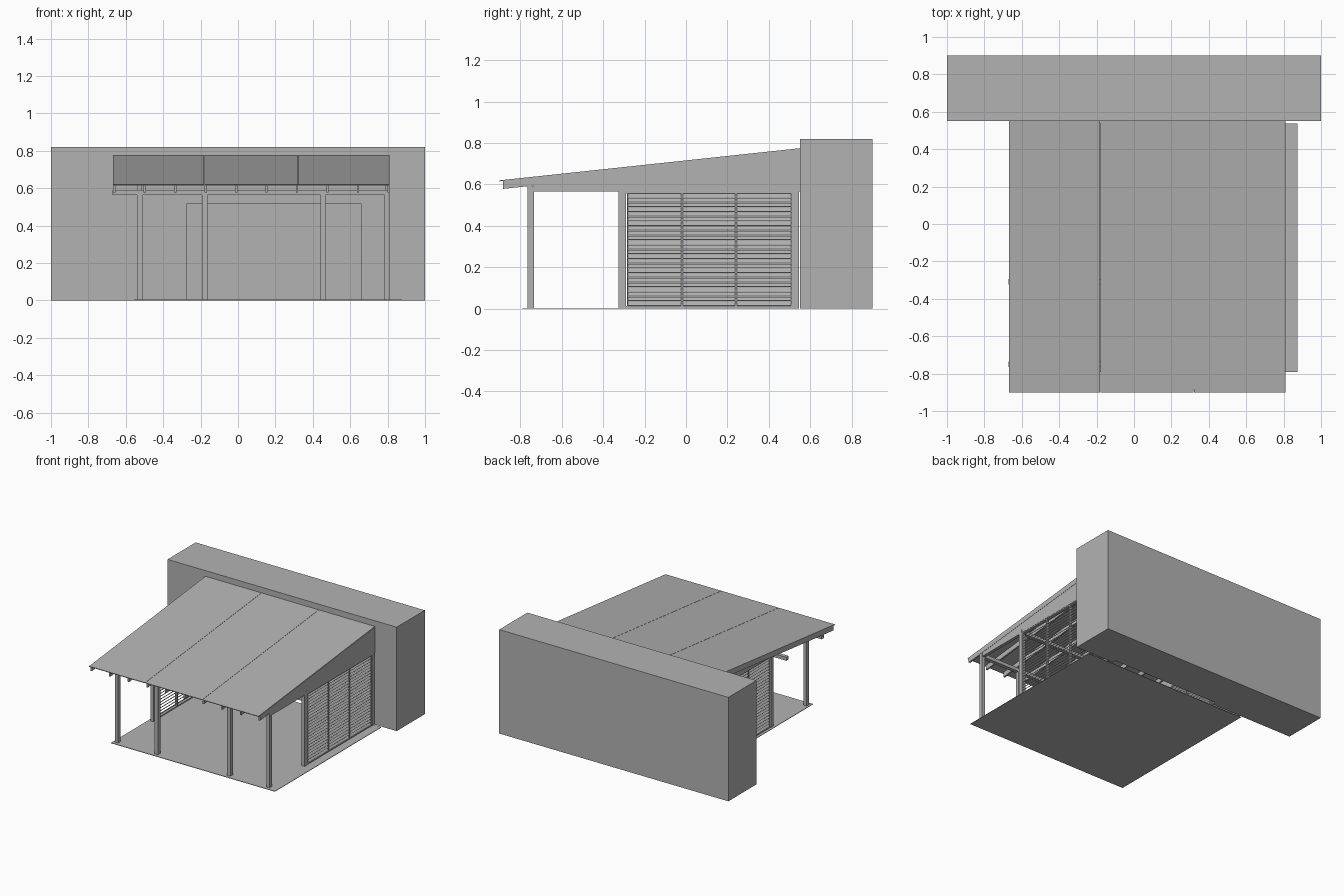
import bpy, bmesh, math
from mathutils import Matrix, Vector

if "Cube" in bpy.data.objects:
    bpy.data.objects.remove(bpy.data.objects["Cube"], do_unlink=True)

grey = bpy.data.materials.new("plain_grey")
grey.use_nodes = True
COLOUR = (0.45, 0.45, 0.45, 1)
grey.diffuse_color = COLOUR
grey.node_tree.nodes["Principled BSDF"].inputs["Base Color"].default_value = COLOUR

FRONT, BACK = -0.9, 0.55           # roof ends
LEFT, RIGHT = -0.67, 0.81          # roof sides as seen from the front
SIDES = (-0.525, 0.797)            # centre lines of the two side walls
HEAD = 0.565                       # underside of the beams


def roof_z(y):
    return 0.62 + (y - FRONT) * 0.155 / (BACK - FRONT)


def finish(name, bm):
    bmesh.ops.recalc_face_normals(bm, faces=bm.faces)
    mesh = bpy.data.meshes.new(name)
    bm.to_mesh(mesh)
    bm.free()
    mesh.materials.append(grey)
    obj = bpy.data.objects.new(name, mesh)
    bpy.context.scene.collection.objects.link(obj)
    return obj


def add_box(bm, x, y, z, tilt=0):
    """Add a box from (low, high) ranges, tilted about its long y axis."""
    mid = Vector([sum(r) / 2 for r in (x, y, z)])
    size = [r[1] - r[0] for r in (x, y, z)]
    bmesh.ops.create_cube(bm, size=1, matrix=Matrix.Translation(mid)
                          @ Matrix.Rotation(tilt, 4, 'Y') @ Matrix.Diagonal((*size, 1)))


def box(name, x, y, z):
    bm = bmesh.new()
    add_box(bm, x, y, z)
    return finish(name, bm)


def prism(name, points, offset):
    """Extrude a flat outline along an offset."""
    bm = bmesh.new()
    face = bm.faces.new([bm.verts.new(p) for p in points])
    ext = bmesh.ops.extrude_face_region(bm, geom=[face])
    bmesh.ops.translate(bm, vec=offset,
                        verts=[v for v in ext["geom"] if isinstance(v, bmesh.types.BMVert)])
    return finish(name, bm)


def around(centre, width):
    return (centre - width / 2, centre + width / 2)


# Rear building with a shallow doorway recess
box("rear_building", (-1, 1), (0.58, 0.9), (0, 0.82))
outline = [(-1, 0), (-0.275, 0), (-0.275, 0.515), (0.66, 0.515),
           (0.66, 0), (1, 0), (1, 0.82), (-1, 0.82)]
prism("doorway_wall", [(x, BACK, z) for x, z in outline], (0, 0.03, 0))

# Thin floor
box("floor_slab", (-0.555, 0.875), (-0.79, 0.536), (0, 0.004))

# Three sloping roof sheets
seams = [LEFT, -0.18, 0.32, RIGHT]
for i, (a, b) in enumerate(zip(seams, seams[1:])):
    pts = [(a + 0.001, y, roof_z(y) + dz)
           for y, dz in ((FRONT, -0.005), (BACK, -0.005), (BACK, 0), (FRONT, 0))]
    prism(f"roof_sheet_{i + 1}", pts, (b - a - 0.002, 0, 0))

# Rafters under the roof
for i in range(10):
    x = LEFT + 0.001 + i * 0.163
    pts = [(x, y, roof_z(y) + dz)
           for y, dz in ((-0.885, -0.043), (BACK, -0.043), (BACK, -0.005), (-0.885, -0.005))]
    prism(f"rafter_{i + 1}", pts, (0.013, 0, 0))

# Cross beams and front posts
for name, y in (("front_beam", -0.75), ("middle_beam", -0.308)):
    box(name, (LEFT, RIGHT), around(y, 0.03), (HEAD, 0.592))
for i, x in enumerate((SIDES[0], -0.178, 0.455, SIDES[1])):
    box(f"front_post_{i + 1}", around(x, 0.028), around(-0.75, 0.03), (0, HEAD))

# Side walls: posts, gable infill and louvre panels
panels = [(-0.28, -0.024), (-0.015, 0.236), (0.246, 0.508)]
for side, x in zip(("right", "left"), SIDES):
    for name, y in (("middle_post", -0.308), ("rear_post", 0.529)):
        box(f"{side}_{name}", around(x, 0.026), around(y, 0.034), (0, HEAD))
    ys = (-0.737, BACK)
    pts = [(x - 0.012, ys[0], HEAD), (x - 0.012, ys[1], HEAD)]
    pts += [(x - 0.012, y, roof_z(y) - 0.005) for y in reversed(ys)]
    prism(f"{side}_gable", pts, (0.024, 0, 0))

    frame, slats = bmesh.new(), bmesh.new()
    for z in ((0.004, 0.012), (0.557, HEAD)):
        add_box(frame, around(x, 0.02), (-0.291, 0.512), z)
    for a, b in panels:
        for y in ((a - 0.005, a), (b, b + 0.005)):
            add_box(frame, around(x, 0.02), y, (0.012, 0.557))
        for k in range(24):
            z = 0.024 + k * 0.0227
            tilt = math.radians(45 if x > 0 else -45)
            add_box(slats, around(x, 0.026), (a, b), around(z, 0.003), tilt)
    finish(f"{side}_louvre_frame", frame)
    finish(f"{side}_louvre_slats", slats)
